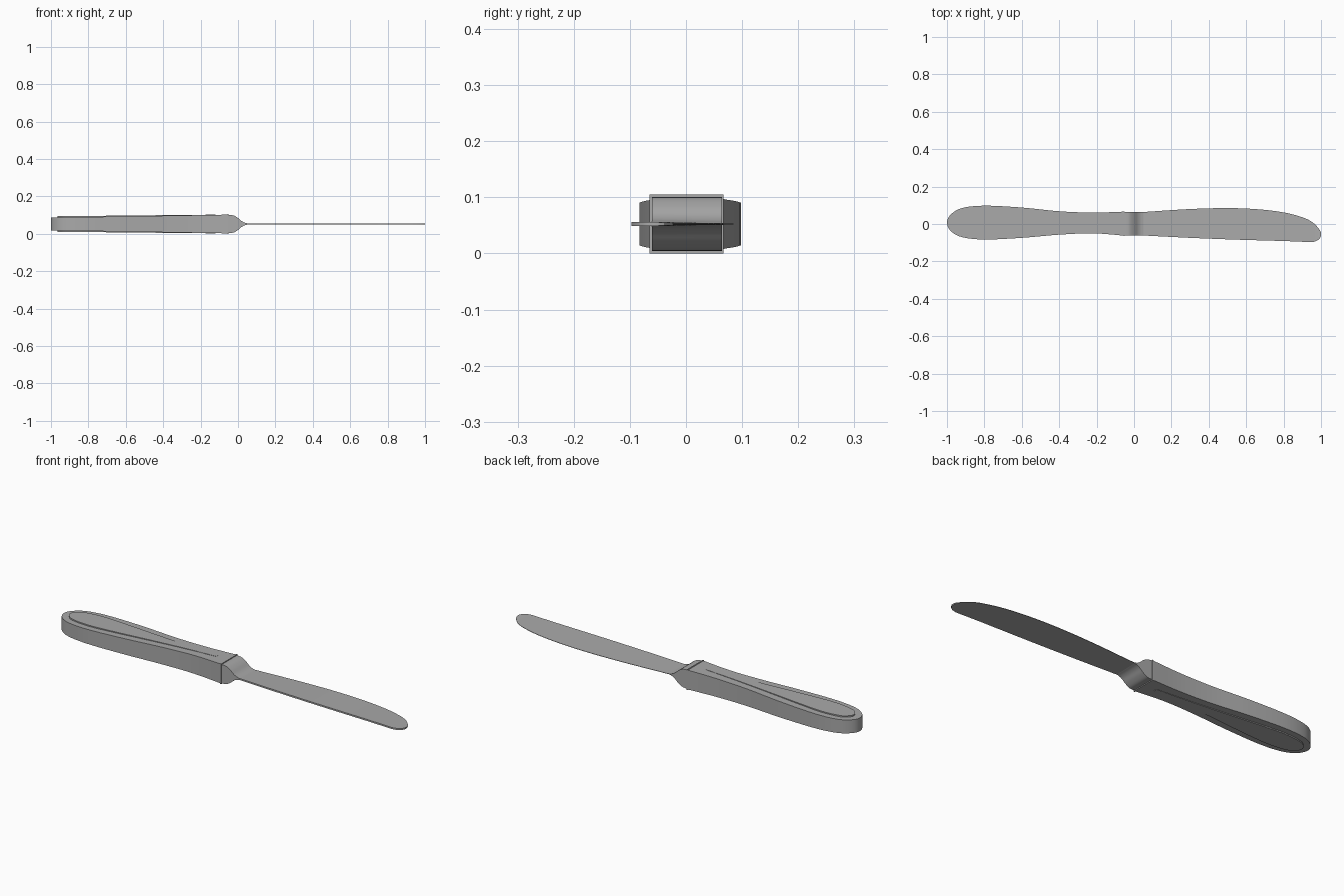
import bpy, bmesh, math

if "Cube" in bpy.data.objects:
    bpy.data.objects.remove(bpy.data.objects["Cube"])

MID = 0.0525  # height of the knife's middle plane

steel = bpy.data.materials.new("brushed_grey")
steel.use_nodes = True
grey = (0.4, 0.4, 0.4, 1)
steel.diffuse_color = grey
steel.node_tree.nodes["Principled BSDF"].inputs["Base Color"].default_value = grey


def finish(name, bm, angle=30):
    bmesh.ops.recalc_face_normals(bm, faces=bm.faces)
    mesh = bpy.data.meshes.new(name)
    bm.to_mesh(mesh)
    bm.free()
    ob = bpy.data.objects.new(name, mesh)
    bpy.context.collection.objects.link(ob)
    mesh.materials.append(steel)
    bpy.ops.object.select_all(action='DESELECT')
    ob.select_set(True)
    bpy.context.view_layer.objects.active = ob
    bpy.ops.object.shade_smooth_by_angle(angle=math.radians(angle))
    return ob


def spline(pts, steps=5):
    """Smooth curve through the given points, of any dimension."""
    p = [pts[0]] + pts + [pts[-1]]
    out = []
    for a, b, c, d in zip(p, p[1:], p[2:], p[3:]):
        for i in range(steps):
            t = i / steps
            out.append(tuple(0.5 * (2*v + (w-u)*t + (2*u-5*v+4*w-z)*t*t + (3*v-u-3*w+z)*t**3)
                             for u, v, w, z in zip(a, b, c, d)))
    return out + [pts[-1]]


def wedge(name, outline, half):
    """Outline extruded both ways from the middle plane; half(x) is the half height."""
    bm = bmesh.new()
    top, low = [[bm.verts.new((x, y, MID + s * half(x))) for x, y in outline] for s in (1, -1)]
    bm.faces.new(top)
    bm.faces.new(low[::-1])
    n = len(top)
    for i in range(n):
        j = (i + 1) % n
        bm.faces.new((top[i], low[i], low[j], top[j]))
    return finish(name, bm)


# Handle: flared rounded butt, narrow waist, thicker towards the blade
wedge("handle", spline([(-0.055, 0.066), (-0.22, 0.061), (-0.4, 0.068), (-0.6, 0.088),
                        (-0.8, 0.098), (-0.92, 0.085), (-0.98, 0.05), (-1.0, 0.008),
                        (-0.98, -0.037), (-0.92, -0.07), (-0.8, -0.083), (-0.6, -0.074),
                        (-0.4, -0.057), (-0.22, -0.05), (-0.055, -0.062)]),
      lambda x: 0.034 + 0.016 * (x + 1) / 0.945)

# Raised teardrop panel, showing on both faces and sinking in near the bolster
wedge("handle_panel", spline([(-0.12, 0.012), (-0.3, 0.023), (-0.5, 0.04), (-0.68, 0.057),
                              (-0.82, 0.066), (-0.92, 0.054), (-0.955, 0.03), (-0.965, 0.008),
                              (-0.955, -0.014), (-0.92, -0.038), (-0.82, -0.051), (-0.68, -0.044),
                              (-0.5, -0.028), (-0.3, -0.012), (-0.12, -0.004)]),
      lambda x: 0.0415 + 0.0085 * (x + 0.965) / 0.845)

# Thin collar between handle and bolster
wedge("collar", [(-0.057, 0.067), (-0.057, -0.065), (-0.051, -0.065), (-0.051, 0.067)],
      lambda x: MID)

# Bolster and blade: x, low y, high y, half thickness at spine and at cutting edge
sections = spline([
    (-0.052, -0.061, 0.064, 0.048, 0.048), (-0.025, -0.061, 0.064, 0.046, 0.046),
    (0.0, -0.061, 0.064, 0.032, 0.032), (0.022, -0.061, 0.064, 0.014, 0.013),
    (0.045, -0.061, 0.064, 0.005, 0.003), (0.08, -0.063, 0.066, 0.004, 0.001),
    (0.3, -0.074, 0.08, 0.004, 0.001), (0.5, -0.082, 0.085, 0.004, 0.001),
    (0.66, -0.087, 0.079, 0.004, 0.001), (0.8, -0.091, 0.062, 0.004, 0.001),
    (0.9, -0.095, 0.036, 0.004, 0.001), (0.95, -0.097, 0.012, 0.004, 0.001),
    (0.98, -0.088, -0.015, 0.004, 0.001), (0.995, -0.074, -0.036, 0.004, 0.002),
    (1.0, -0.06, -0.048, 0.004, 0.003)])
bm = bmesh.new()
rings = [[bm.verts.new(v) for v in ((x, lo, MID - s), (x, hi, MID - e),
                                    (x, hi, MID + e), (x, lo, MID + s))]
         for x, lo, hi, s, e in sections]
for a, b in zip(rings, rings[1:]):
    for i in range(4):
        j = (i + 1) % 4
        bm.faces.new((a[i], a[j], b[j], b[i]))
bm.faces.new(rings[0])
bm.faces.new(rings[-1])
finish("bolster_and_blade", bm)
